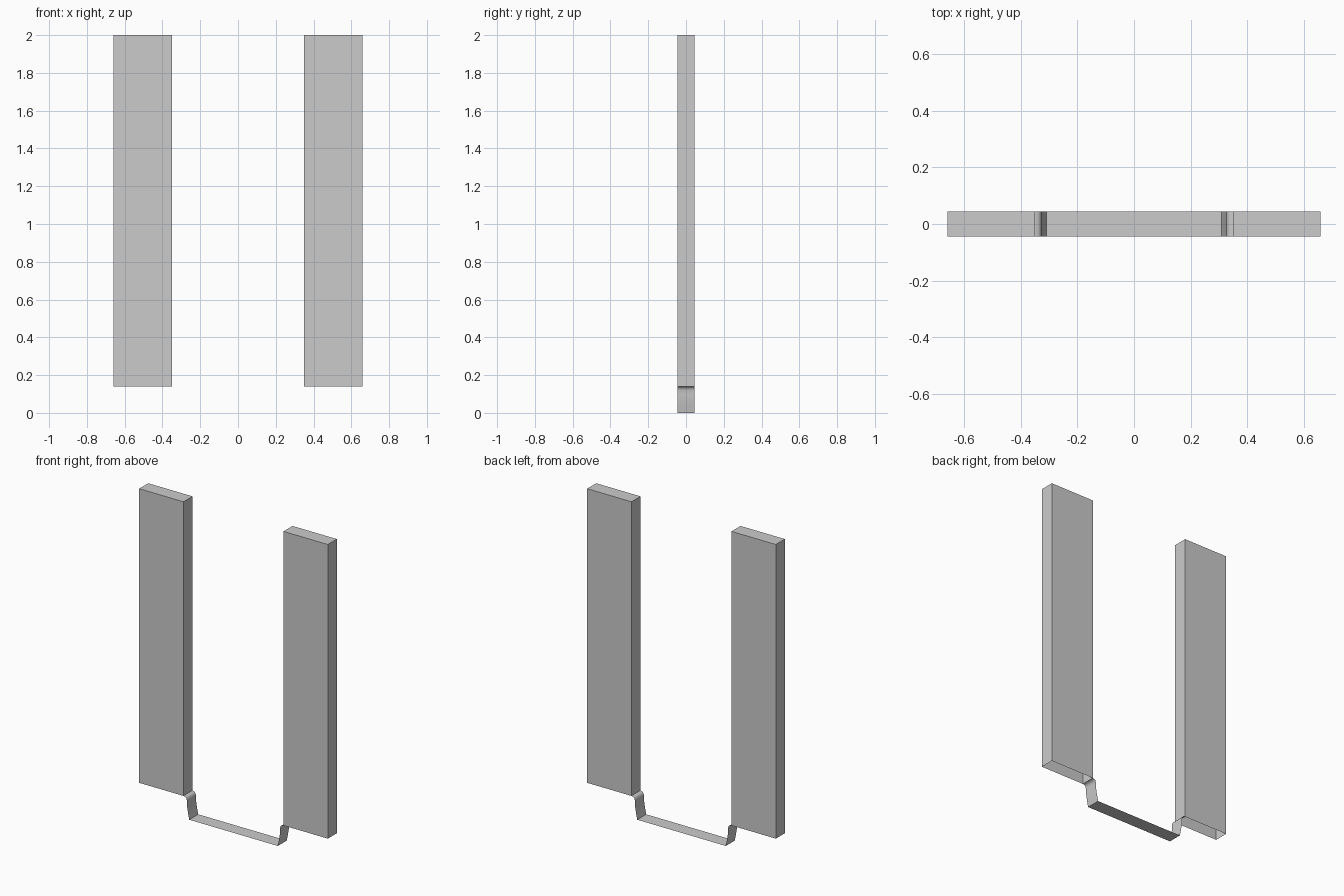
import bpy, bmesh

if "Cube" in bpy.data.objects:
    bpy.data.objects.remove(bpy.data.objects["Cube"])

HALF_DEPTH = 0.045


def make_object(name, bm):
    mesh = bpy.data.meshes.new(name)
    bm.to_mesh(mesh)
    bm.free()
    obj = bpy.data.objects.new(name, mesh)
    bpy.context.collection.objects.link(obj)
    return obj


# Side panels: tall boxes with an open underside
def side_panel(name, x0, x1, z0=0.14, z1=2.0):
    bm = bmesh.new()
    bmesh.ops.create_cube(bm, size=1)
    for v in bm.verts:
        v.co.x = x0 if v.co.x < 0 else x1
        v.co.y = HALF_DEPTH if v.co.y > 0 else -HALF_DEPTH
        v.co.z = z0 if v.co.z < 0 else z1
    bm.normal_update()
    bottom = [f for f in bm.faces if f.normal.z < -0.9]
    bmesh.ops.delete(bm, geom=bottom, context='FACES_ONLY')
    return make_object(name, bm)


side_panel("left_panel", -0.66, -0.35)
side_panel("right_panel", 0.35, 0.66)

# Connecting strap: thin sheet swept along a symmetric profile
half = [(0.31, 0.0), (0.318, 0.04), (0.324, 0.075), (0.326, 0.10),
        (0.327, 0.12), (0.331, 0.132), (0.339, 0.138), (0.35, 0.14)]
profile = [(-x, z) for x, z in reversed(half)] + half
bm = bmesh.new()
rows = [[bm.verts.new((x, y, z)) for y in (-HALF_DEPTH, HALF_DEPTH)]
        for x, z in profile]
for a, b in zip(rows, rows[1:]):
    bm.faces.new((a[0], b[0], b[1], a[1]))
strap = make_object("strap", bm)

# Smooth the curls, keep the bottom corners sharp
bpy.ops.object.select_all(action='DESELECT')
strap.select_set(True)
bpy.context.view_layer.objects.active = strap
bpy.ops.object.shade_smooth_by_angle(angle=0.7)
